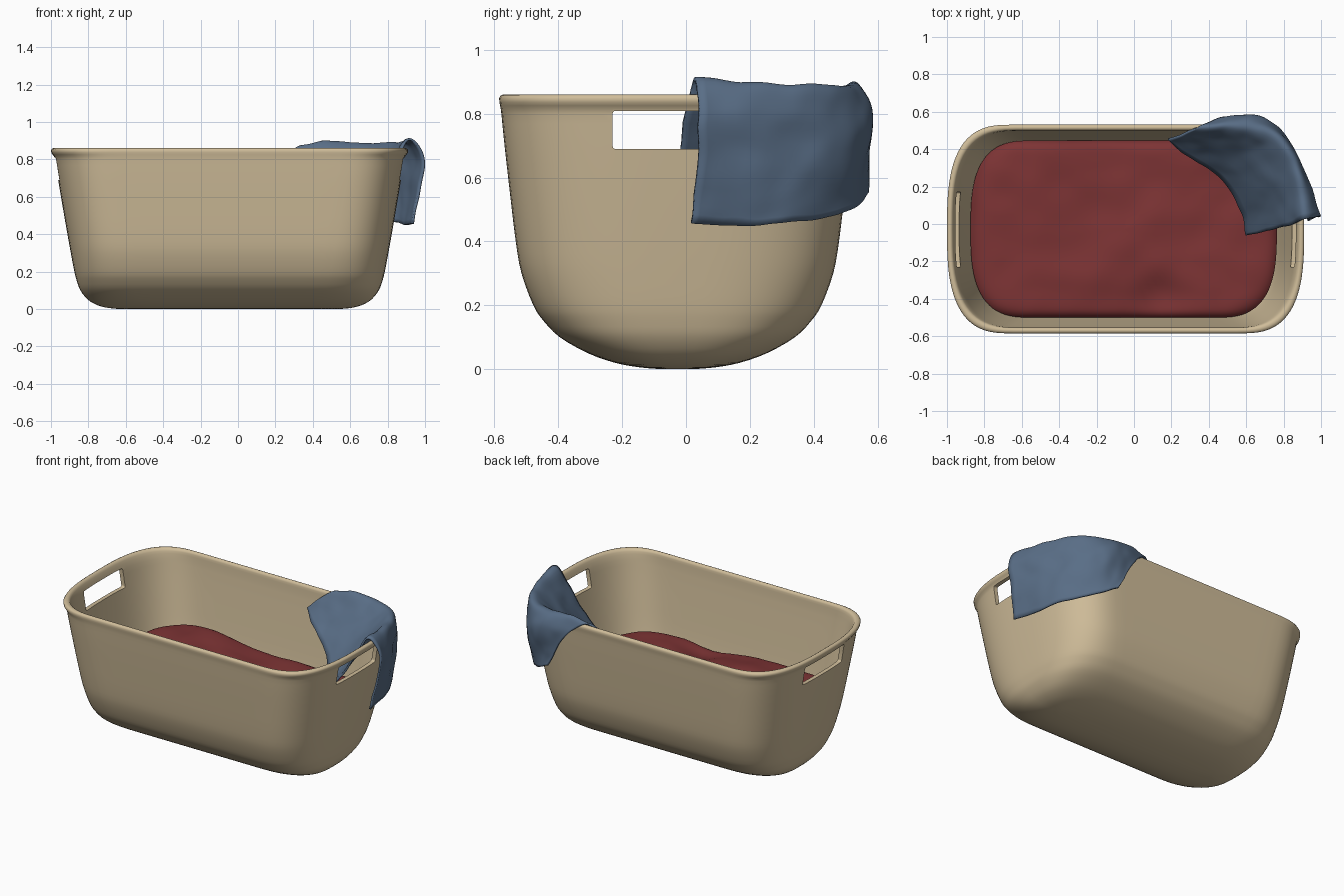
import bpy, bmesh, math
from mathutils import Vector, noise

if "Cube" in bpy.data.objects:
    bpy.data.objects.remove(bpy.data.objects["Cube"])

CX, CY = -0.045, -0.027


def material(name, rgb):
    m = bpy.data.materials.new(name)
    m.diffuse_color = (*rgb, 1)
    m.use_nodes = True
    m.node_tree.nodes["Principled BSDF"].inputs["Base Color"].default_value = m.diffuse_color
    return m


TAN = material("tan plastic", (0.625, 0.505, 0.32))
RED = material("dark red cloth", (0.205, 0.034, 0.035))
BLUE = material("slate blue cloth", (0.10, 0.155, 0.24))


def spline(pts, n):
    """Catmull-Rom through pts, n steps per span."""
    p = [Vector(q) for q in pts]
    p = [2 * p[0] - p[1]] + p + [2 * p[-1] - p[-2]]
    out = []
    for i in range(1, len(p) - 2):
        a, b, c, d = p[i - 1:i + 3]
        for k in range(n):
            t = k / n
            out.append(0.5 * (2 * b + (c - a) * t + (2 * a - 5 * b + 4 * c - d) * t * t
                              + (3 * b - a - 3 * c + d) * t ** 3))
    return out + [p[-2]]


def outline(hx, hy, rx, steps=20, mid=14, n=2.9):
    """Closed plan: straight long sides, softly bulging ends."""
    half = []
    for i in range(steps + 1):
        a = math.pi / 2 * i / steps
        half.append((hx - rx + rx * math.cos(a) ** (2 / n) if i < steps else hx - rx,
                     hy * math.sin(a) ** (2 / n)))
    top = half + [((hx - rx) * (1 - 2 * i / mid), hy) for i in range(1, mid)]
    top += [(-x, y) for x, y in reversed(half)]
    return top + [(x, -y) for x, y in reversed(top[1:-1])]


def make(name, rows, mat, closed=True, caps=False):
    """Skin rows of points into one mesh object."""
    bm = bmesh.new()
    vs = [[bm.verts.new(p) for p in row] for row in rows]
    n = len(vs[0])
    for a, b in zip(vs, vs[1:]):
        for i in range(n if closed else n - 1):
            j = (i + 1) % n
            bm.faces.new((a[i], a[j], b[j], b[i]))
    if caps:
        bm.faces.new(list(reversed(vs[0])))
        bm.faces.new(vs[-1])
    bmesh.ops.recalc_face_normals(bm, faces=bm.faces)
    me = bpy.data.meshes.new(name)
    bm.to_mesh(me)
    bm.free()
    ob = bpy.data.objects.new(name, me)
    bpy.context.collection.objects.link(ob)
    me.materials.append(mat)
    return ob


def activate(ob):
    bpy.ops.object.select_all(action='DESELECT')
    ob.select_set(True)
    bpy.context.view_layer.objects.active = ob


def smooth(ob, deg):
    activate(ob)
    bpy.ops.object.shade_smooth_by_angle(angle=math.radians(deg))


# Basket: wall profile as (z, half length, half width)
wall = [(0, .59, .05), (.006, .65, .12), (.02, .705, .195), (.05, .758, .28), (.1, .798, .368),
        (.15, .817, .418), (.2, .83, .451), (.3, .849, .488), (.4, .867, .506),
        (.55, .893, .524), (.7, .918, .541), (.80, .934, .551)]
rim = [(.815, .938, .553), (.825, .946, .555), (.836, .953, .557), (.848, .955, .558),
       (.856, .951, .554), (.86, .943, .546), (.86, .935, .538), (.855, .927, .530),
       (.845, .922, .527), (.83, .916, .526)]
outer = [tuple(p) for p in spline(wall, 3)]
inner = [(z + .03 * max(0, 1 - z / .3), hx - .026, hy - .026) for z, hx, hy in reversed(outer)
         if hy > .08]
rows = []
for z, hx, hy in outer + rim + inner:
    rows.append([(CX + x, CY + y, z) for x, y in outline(hx, hy, .35)])
basket = make("basket", rows, TAN, caps=True)

# Handle holes through both ends
bpy.ops.mesh.primitive_cube_add(size=1, location=(CX, -.03, .749))
cutter = bpy.context.object
cutter.name = "handle_cutter"
cutter.hide_render = True
cutter.scale = (3, .40, .12)
bpy.ops.object.transform_apply(location=False, rotation=False, scale=True)
bev = cutter.modifiers.new("round", 'BEVEL')
bev.width, bev.segments = .01, 3
cut = basket.modifiers.new("holes", 'BOOLEAN')
cut.operation, cut.solver, cut.object = 'DIFFERENCE', 'EXACT', cutter
activate(basket)
bpy.ops.object.modifier_apply(modifier=cut.name)
bpy.data.objects.remove(cutter)
smooth(basket, 55)


# Red laundry: soft, lumpy pile filling the basket
def pile_height(x, y):
    h = .405 + .025 * noise.noise(Vector((x * 2.2 + 3, y * 2.6, .4)))
    h += .012 * noise.noise(Vector((x * 6, y * 6, 2)))
    h += .03 * math.exp(-((x + .55) / .35) ** 2)
    h += .02 * math.exp(-((x + .1) / .2) ** 2 - ((y + .2) / .3) ** 2)
    h -= .035 * math.exp(-((x - .18) / .12) ** 2 - ((y + .36) / .1) ** 2)
    return h


rows = []
for k in range(31):
    r = max(.004, math.sin(math.pi / 2 * k / 30))
    rows.append([(x - .055, y - .027, pile_height(x, y) - .04 * r ** 24)
                 for x, y in outline(.819 * r, .473 * r, .33 * r)])
for z, hx, hy in ((.29, .808, .454), (.22, .78, .42)):
    rows.append([(x - .055, y - .027, z) for x, y in outline(hx, hy, .33)])
smooth(make("red_laundry", rows, RED, caps=True), 60)

# Blue towel: guide lines from inner hem, over the rim, to outer hem (back to front)
guides = [
    [(.18, .45, .75), (.28, .37, .69), (.4, .29, .62), (.5, .2, .57), (.58, .05, .5), (.6, -.06, .45)],
    [(.26, .475, .82), (.4, .46, .81), (.55, .42, .79), (.67, .33, .77), (.765, .18, .75), (.81, -.012, .71)],
    [(.35, .515, .873), (.48, .527, .892), (.63, .51, .888), (.77, .445, .884), (.862, .27, .884), (.908, .03, .904)],
    [(.45, .56, .8), (.56, .577, .81), (.69, .553, .81), (.81, .46, .81), (.9, .29, .81), (.99, .043, .82)],
    [(.53, .572, .68), (.61, .57, .66), (.71, .54, .65), (.81, .45, .64), (.895, .29, .63), (.98, .037, .68)],
    [(.60, .572, .55), (.67, .54, .515), (.77, .46, .485), (.86, .32, .46), (.895, .18, .45), (.935, .014, .46)],
]
lines = [spline(g, 9) for g in guides]
rows = []
for i in range(len(lines[0])):
    row = []
    for p in spline([l[i] for l in lines], 8):
        w = noise.noise_vector(p * 5) * .010 + noise.noise_vector(p * 12) * .006
        row.append(p + w)
    rows.append(row)
towel = make("blue_towel", rows, BLUE, closed=False)
sol = towel.modifiers.new("thickness", 'SOLIDIFY')
sol.thickness, sol.offset = .012, 0
smooth(towel, 60)
